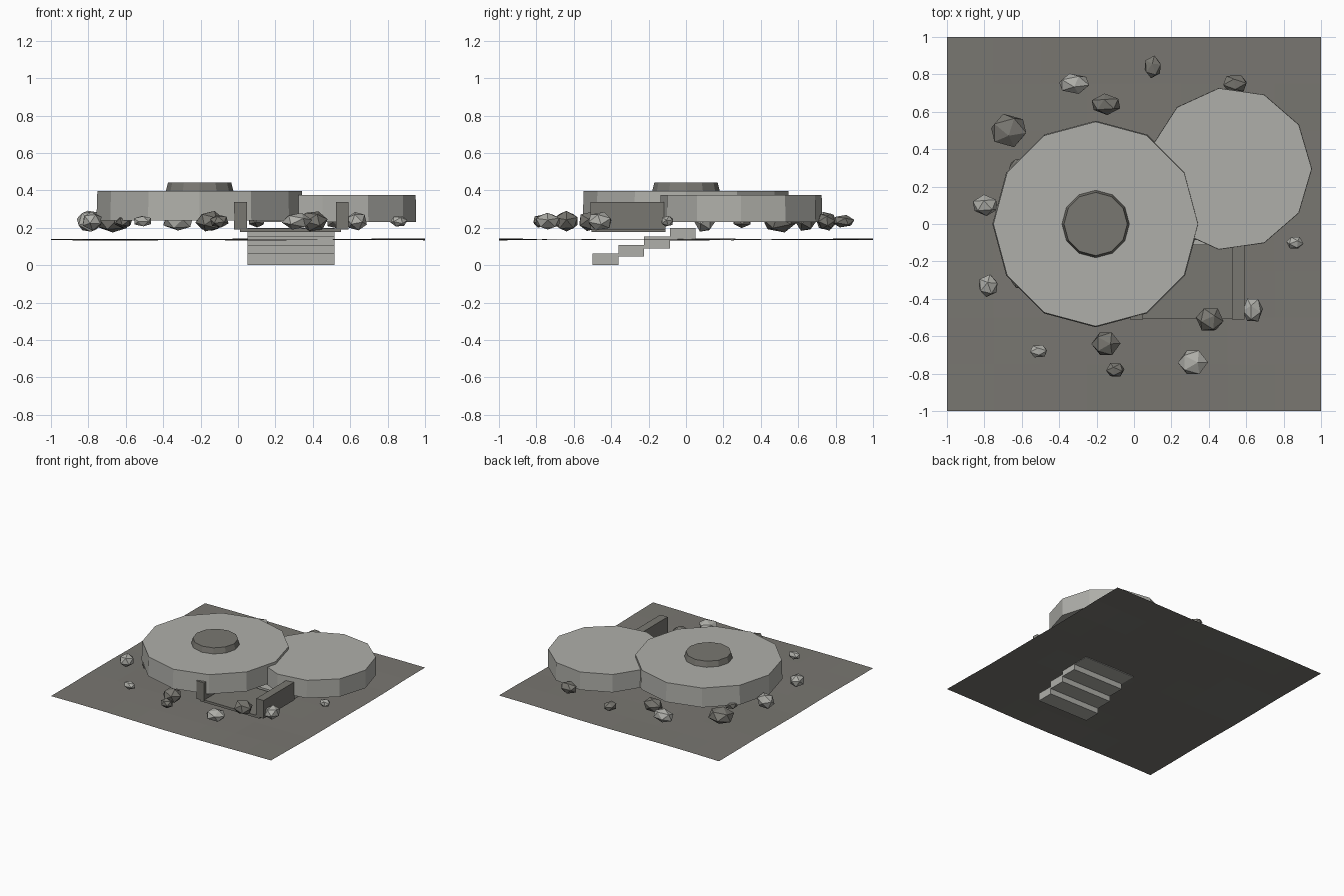
import bpy, bmesh, math
from mathutils import Matrix

if "Cube" in bpy.data.objects:
    bpy.data.objects.remove(bpy.data.objects["Cube"])


def material(name, rgb):
    m = bpy.data.materials.new(name)
    m.diffuse_color = (*rgb, 1)
    m.use_nodes = True
    m.node_tree.nodes["Principled BSDF"].inputs["Base Color"].default_value = m.diffuse_color
    return m


LIGHT = material("light_stone", (0.43, 0.43, 0.40))
DARK = material("dark_stone", (0.19, 0.185, 0.165))
EARTH = material("earth", (0.19, 0.183, 0.165))


def finish(name, bm, mat):
    mesh = bpy.data.meshes.new(name)
    bm.to_mesh(mesh)
    bm.free()
    mesh.materials.append(mat)
    ob = bpy.data.objects.new(name, mesh)
    bpy.context.collection.objects.link(ob)
    return ob


def box(name, x0, x1, y0, y1, z0, z1, mat):
    bm = bmesh.new()
    bmesh.ops.create_cube(bm, size=1)
    bmesh.ops.scale(bm, vec=(x1 - x0, y1 - y0, z1 - z0), verts=bm.verts)
    bmesh.ops.translate(bm, vec=((x0 + x1) / 2, (y0 + y1) / 2, (z0 + z1) / 2), verts=bm.verts)
    return finish(name, bm, mat)


def drum(name, x, y, z0, z1, r0, r1, sides, mat):
    # bottom ring first, bridged to the top ring, vertex on +x
    bm = bmesh.new()
    rings = []
    for r, z in ((r0, z0), (r1, z1)):
        rings.append([bm.verts.new((x + r * math.cos(math.tau * i / sides),
                                    y + r * math.sin(math.tau * i / sides), z))
                      for i in range(sides)])
    low, high = rings
    for i in range(sides):
        j = (i + 1) % sides
        bm.faces.new((low[i], low[j], high[j], high[i]))
    bm.faces.new(high)
    bm.faces.new(low[::-1])
    return finish(name, bm, mat)


# gently uneven ground sheet
bm = bmesh.new()
bmesh.ops.create_grid(bm, x_segments=8, y_segments=8, size=1)
for v in bm.verts:
    v.co.z = 0.137 + 0.004 * math.sin(4 * v.co.x + 1) * math.cos(3 * v.co.y) \
        + 0.002 * math.sin(7 * v.co.y + 2 * v.co.x)
finish("ground", bm, EARTH)

# large overlapping slabs and the raised cap
drum("main_slab", -0.205, 0, 0.24, 0.397, 0.552, 0.547, 12, LIGHT)
drum("side_slab", 0.515, 0.295, 0.23, 0.376, 0.437, 0.435, 11, LIGHT)
drum("cap", -0.205, 0, 0.39, 0.442, 0.182, 0.169, 12, DARK)

# sunken stairway
for i in range(4):
    y = -0.5 + 0.138 * i
    box(f"step_{i + 1}", 0.05, 0.515, y, y + 0.138, 0.045 * i, 0.045 * i + 0.063, LIGHT)

# entrance floor and side walls
box("entrance_floor", 0.01, 0.55, -0.505, -0.11, 0.176, 0.196, DARK)
box("left_wall", -0.022, 0.048, -0.51, -0.11, 0.19, 0.338, DARK)
box("right_wall", 0.523, 0.59, -0.51, -0.11, 0.19, 0.338, DARK)

# scattered rocks: x, y, half width, half depth, half height
dark_rocks = [(-0.67, 0.50, 0.10, 0.09, 0.06), (-0.15, 0.64, 0.08, 0.055, 0.055),
              (0.10, 0.84, 0.047, 0.06, 0.033), (0.54, 0.75, 0.07, 0.05, 0.045),
              (-0.15, -0.64, 0.075, 0.068, 0.055), (-0.10, -0.78, 0.05, 0.04, 0.035),
              (0.405, -0.51, 0.072, 0.068, 0.055), (-0.62, 0.30, 0.05, 0.05, 0.035),
              (-0.61, -0.30, 0.045, 0.05, 0.035)]
light_rocks = [(-0.32, 0.75, 0.085, 0.055, 0.05), (-0.795, 0.10, 0.07, 0.055, 0.06),
               (-0.78, -0.33, 0.055, 0.06, 0.05), (-0.51, -0.68, 0.05, 0.035, 0.03),
               (0.315, -0.74, 0.078, 0.07, 0.045), (0.635, -0.46, 0.055, 0.068, 0.05),
               (0.86, -0.10, 0.045, 0.035, 0.03)]
for label, rocks, mat in (("dark", dark_rocks, DARK), ("light", light_rocks, LIGHT)):
    for n, (x, y, rx, ry, rz) in enumerate(rocks):
        bm = bmesh.new()
        bmesh.ops.create_icosphere(bm, subdivisions=1, radius=1.05)
        # tip each rock slightly differently before squashing it
        bmesh.ops.rotate(bm, matrix=Matrix.Rotation(0.3 + 0.4 * n, 3, 'X'), verts=bm.verts)
        bmesh.ops.rotate(bm, matrix=Matrix.Rotation(0.9 * n, 3, 'Z'), verts=bm.verts)
        bmesh.ops.scale(bm, vec=(rx, ry, rz), verts=bm.verts)
        bmesh.ops.translate(bm, vec=(x, y, 0.235), verts=bm.verts)
        finish(f"{label}_rock_{n + 1}", bm, mat)
